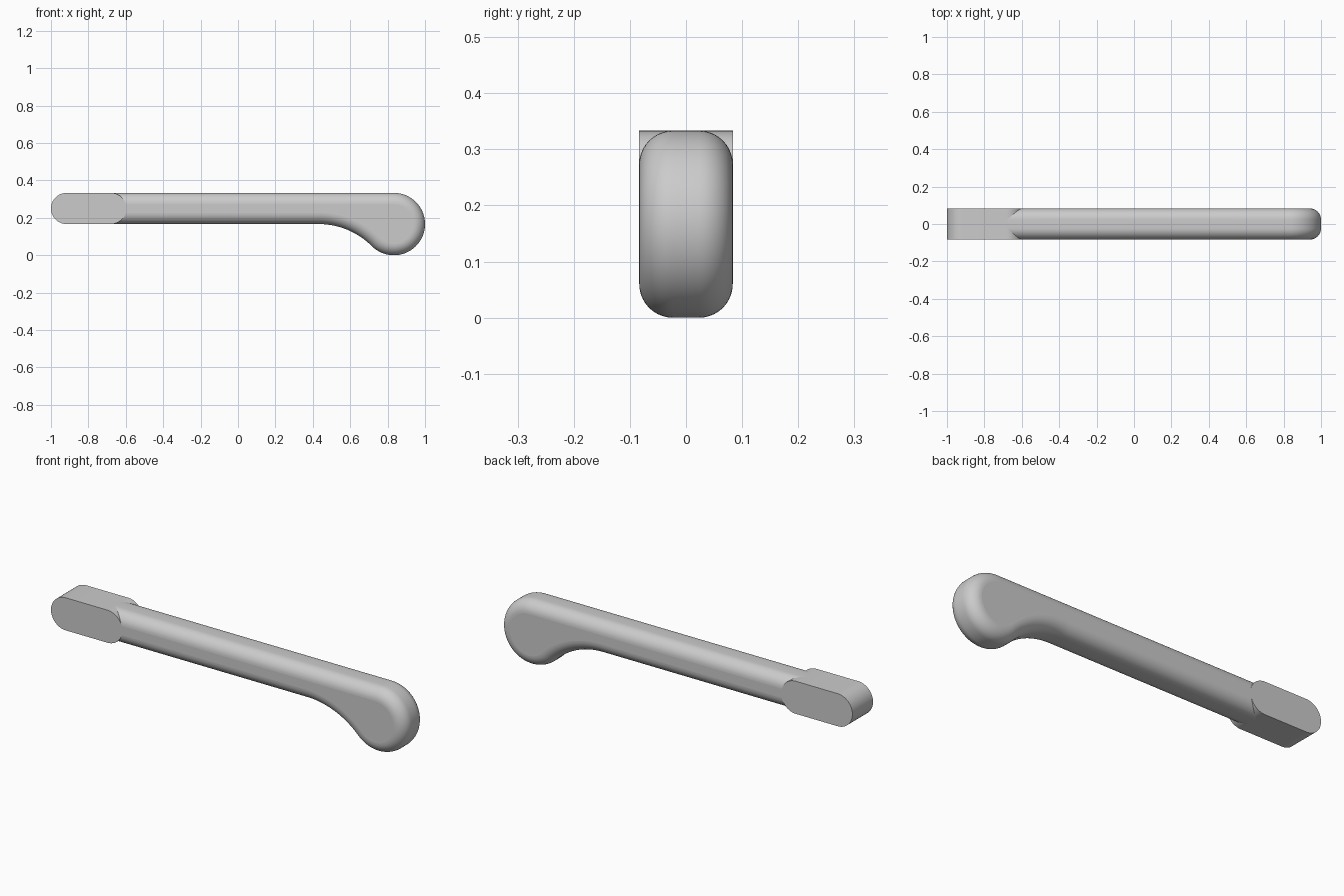
import bpy, bmesh
from math import sin, cos, pi, sqrt, radians

cube = bpy.data.objects.get("Cube")
if cube:
    bpy.data.objects.remove(cube, do_unlink=True)

HALF = 1 / 12          # half thickness of bar and block
HEAD = 1 / 6           # radius of the round head
MID_Z = 0.25           # centre height of the bar
FILLET = 0.06

grey = bpy.data.materials.new("plain grey")
grey.use_nodes = True
colour = (0.6, 0.6, 0.6, 1)
grey.diffuse_color = colour
grey.node_tree.nodes["Principled BSDF"].inputs["Base Color"].default_value = colour


def arc(cx, cz, r, start, end, steps, side=1):
    """Outline points with outward normals; side=-1 for a hollow curve."""
    points = []
    for i in range(steps + 1):
        a = radians(start + (end - start) * i / steps)
        points.append((cx + r * cos(a), cz + r * sin(a), side * cos(a), side * sin(a)))
    return points


def extrude_outline(name, outline, fillet=0, steps=10):
    """Extrude an outline through y, rounding both rims by the fillet radius."""
    if fillet:
        rim = [(fillet * (1 - cos(t)), HALF - fillet + fillet * sin(t))
               for t in (pi / 2 * i / steps for i in range(steps + 1))]
    else:
        rim = [(0, HALF)]
    sections = [(d, -y) for d, y in reversed(rim)] + rim
    bm = bmesh.new()
    rings = [[bm.verts.new((x - nx * d, y, z - nz * d)) for x, z, nx, nz in outline]
             for d, y in sections]
    count = len(outline)
    for a, b in zip(rings, rings[1:]):
        for i in range(count):
            j = (i + 1) % count
            bm.faces.new((a[i], a[j], b[j], b[i])).smooth = True
    for ring in (rings[0], rings[-1]):
        bm.faces.new(ring).smooth = False
    bmesh.ops.recalc_face_normals(bm, faces=bm.faces)
    for edge in bm.edges:
        if edge.calc_face_angle(0) > radians(35):
            edge.smooth = False
    mesh = bpy.data.meshes.new(name)
    bm.to_mesh(mesh)
    bm.free()
    mesh.materials.append(grey)
    obj = bpy.data.objects.new(name, mesh)
    bpy.context.collection.objects.link(obj)
    return obj


# Square-edged end block with rounded ends
block_left, block_right = -1 + HALF, -0.68
extrude_outline("end_block",
                arc(block_left, MID_Z, HALF, 270, 90, 32)
                + arc(block_right, MID_Z, HALF, 90, -90, 32))

# Rounded bar with a drooping round head, blended by a hollow curve
head_x = 1 - HEAD
neck = HEAD * (1 + sqrt(2))
bar = [(block_right, MID_Z + HALF, 0, 1)]
bar += arc(head_x, HEAD, HEAD, 90, -135, 60)
bar += arc(head_x - neck, HEAD - neck, neck, 45, 90, 24, side=-1)[1:]
bar += [(block_right, MID_Z - HALF, 0, -1)]
extrude_outline("handle_bar", bar, FILLET)
